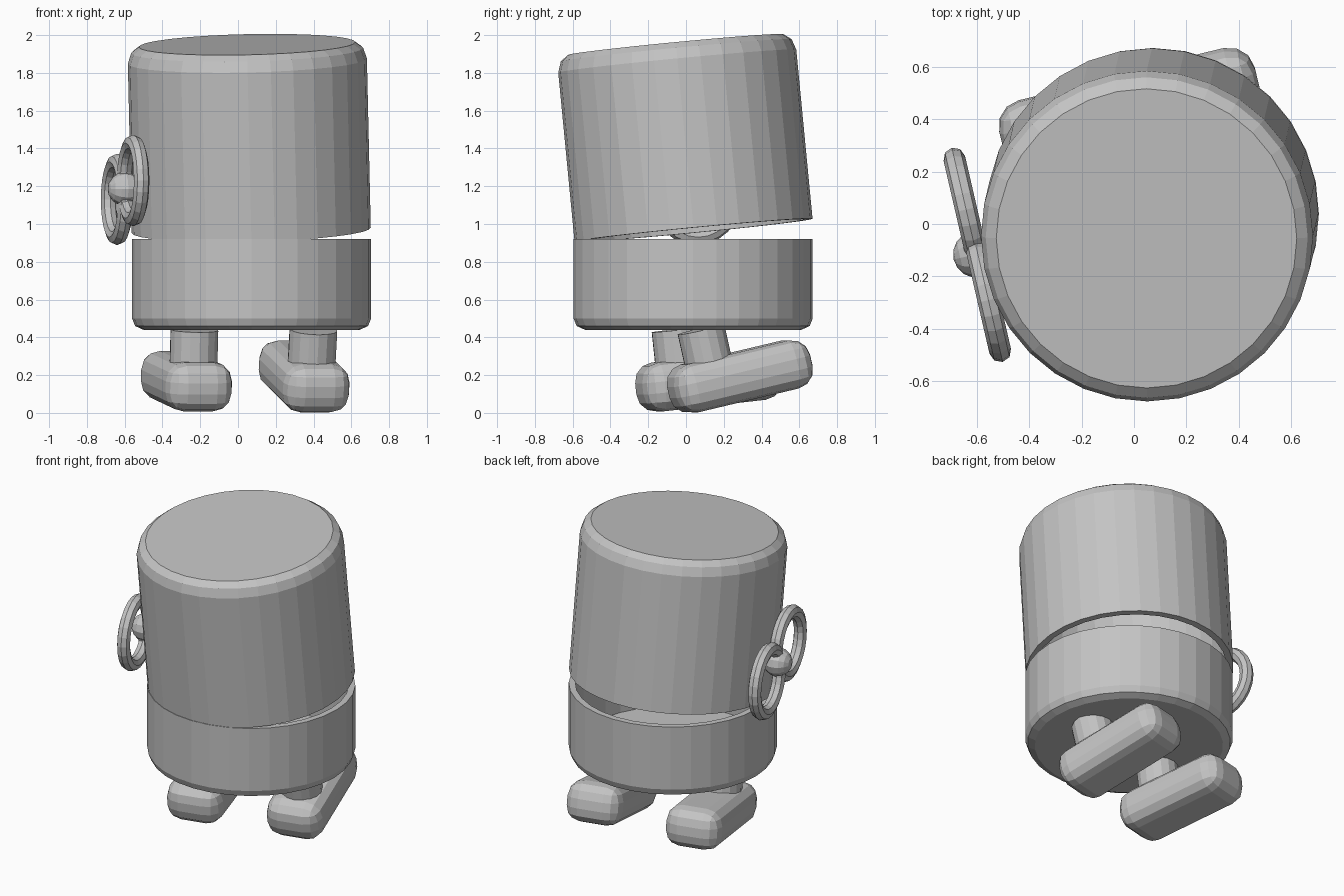
import bpy, bmesh, math
from mathutils import Matrix, Vector

cube = bpy.data.objects.get("Cube")
if cube:
    bpy.data.objects.remove(cube, do_unlink=True)

grey = bpy.data.materials.new("plain grey")
grey.use_nodes = True
colour = (0.55, 0.55, 0.55, 1)
grey.diffuse_color = colour
grey.node_tree.nodes["Principled BSDF"].inputs["Base Color"].default_value = colour


def add_object(name, bm, matrix):
    bmesh.ops.recalc_face_normals(bm, faces=bm.faces)
    mesh = bpy.data.meshes.new(name)
    bm.to_mesh(mesh)
    bm.free()
    mesh.materials.append(grey)
    obj = bpy.data.objects.new(name, mesh)
    obj.matrix_world = matrix
    bpy.context.collection.objects.link(obj)
    return obj


def place(location, rx=0, ry=0, rz=0):
    turn = [Matrix.Rotation(math.radians(a), 4, axis)
            for a, axis in ((rz, "Z"), (ry, "Y"), (rx, "X"))]
    return Matrix.Translation(location) @ turn[0] @ turn[1] @ turn[2]


def lathe(name, profile, matrix, sides, closed=False):
    """Spin a (radius, height) profile about z; open ends get flat caps."""
    bm = bmesh.new()
    rings = []
    for r, z in profile:
        rings.append([bm.verts.new((r * math.cos(math.tau * i / sides),
                                    r * math.sin(math.tau * i / sides), z))
                      for i in range(sides)])
    pairs = list(zip(rings, rings[1:]))
    if closed:
        pairs.append((rings[-1], rings[0]))
    else:
        bm.faces.new(rings[0])
        bm.faces.new(rings[-1])
    for low, high in pairs:
        for i in range(sides):
            j = (i + 1) % sides
            bm.faces.new((low[i], low[j], high[j], high[i]))
    return add_object(name, bm, matrix)


# Body: an open cup with a tilted, hollow lid above it
R, WALL = 0.633, 0.04
lathe("lower_body", [(R - WALL, 0.49), (R - WALL, 0.92), (R, 0.92), (R, 0.5),
                     (0.617, 0.46), (0.573, 0.44)][::1],
      place((0.072, 0.038, 0)), 32)
lathe("upper_body", [(R - WALL, 0.93), (R - WALL, 0), (R, 0), (R, 0.9),
                     (0.614, 0.957), (0.573, 0.988)],
      place((0.07, 0.04, 0.967), rx=5.5, ry=-1.3), 32)


# Legs: rounded block feet with round ankles, each pair pitched together
def leg(side, location, pitch):
    frame = place(location, rx=pitch, rz=13.5)
    bm = bmesh.new()
    bmesh.ops.create_cube(bm, size=1)
    bmesh.ops.scale(bm, vec=(0.36, 0.76, 0.26), verts=bm.verts)
    bmesh.ops.bevel(bm, geom=bm.edges[:], offset=0.1, segments=3,
                    profile=0.5, affect="EDGES")
    add_object(side + "_foot", bm, frame)
    lathe(side + "_ankle", [(0.128, 0), (0.128, 0.29)],
          frame @ Matrix.Translation((0, -0.15, 0)), 16)


leg("left", (0.35, 0.285, 0.193), 13)
leg("right", (-0.273, 0.12, 0.168), 6.3)

# Wind-up key on the right side: two rings, a hub and a shaft
hub = Vector((-0.6, -0.115, 1.185))
tube = [(0.2 + 0.042 * math.cos(math.tau * k / 8), 0.042 * math.sin(math.tau * k / 8))
        for k in range(8)]
for name, offset in (("back_key_ring", (-0.04, 0.17, -0.055)),
                     ("front_key_ring", (0.045, -0.175, 0.045))):
    lathe(name, tube, place(hub + Vector(offset), ry=90, rz=13), 24, closed=True)

bm = bmesh.new()
bmesh.ops.create_uvsphere(bm, u_segments=12, v_segments=8, radius=0.09)
add_object("key_hub", bm, place(hub, ry=90, rz=13))
lathe("key_shaft", [(0.05, -0.03), (0.05, 0.12)], place(hub, ry=90, rz=13), 12)
